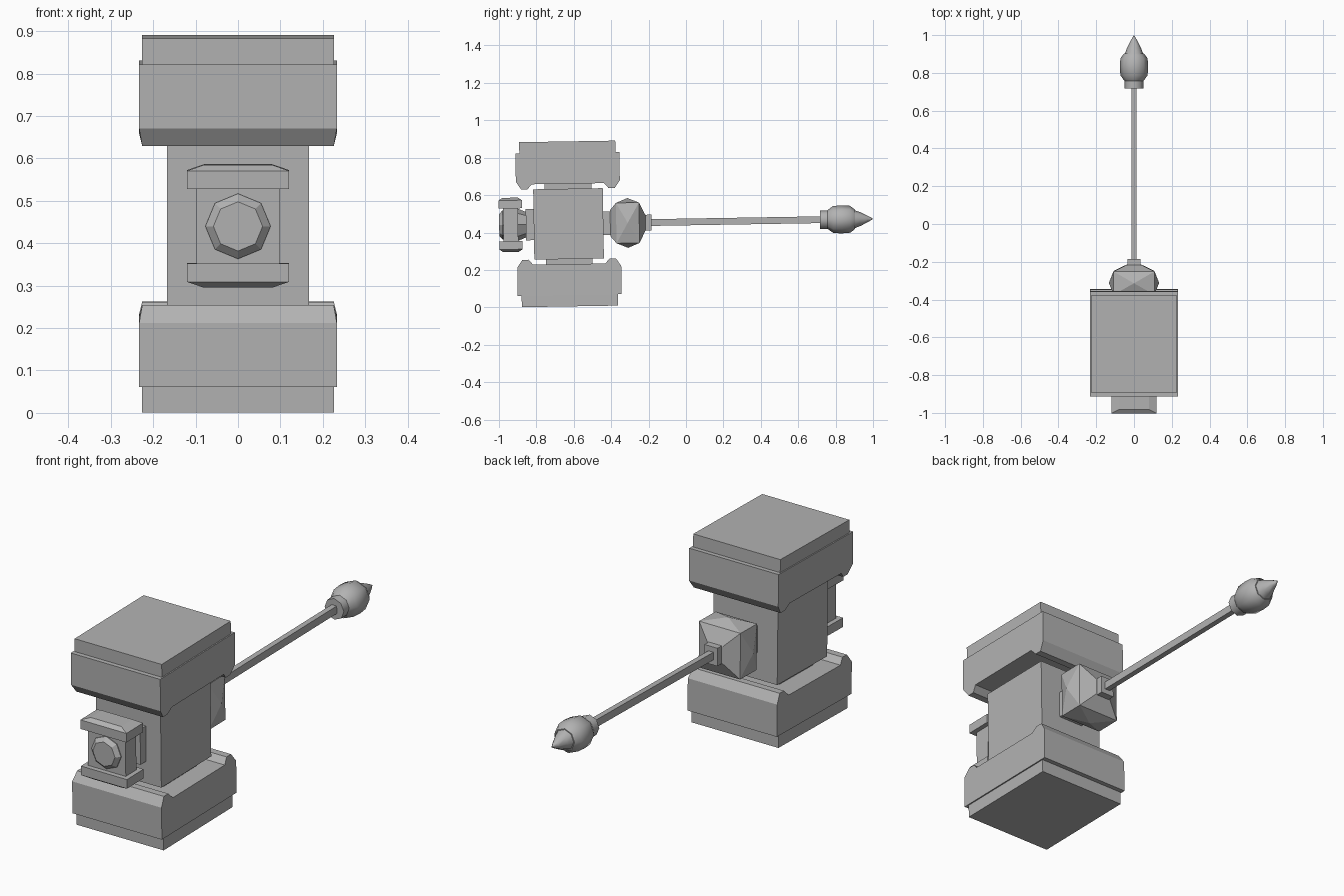
import bpy, bmesh, math
from mathutils import Matrix, Vector

cube = bpy.data.objects.get("Cube")
if cube:
    bpy.data.objects.remove(cube, do_unlink=True)

grey = bpy.data.materials.new("plain grey")
grey.use_nodes = True
grey.diffuse_color = (0.45, 0.45, 0.45, 1)
grey.node_tree.nodes["Principled BSDF"].inputs["Base Color"].default_value = (0.45, 0.45, 0.45, 1)

# The whole hammer leans slightly; parts are made around the head centre
PLACE = Matrix.Translation((0, -0.628, 0.446)) @ Matrix.Rotation(math.radians(0.95), 4, 'X')


def finish(name, bm, smooth=None):
    bmesh.ops.recalc_face_normals(bm, faces=bm.faces[:])
    me = bpy.data.meshes.new(name)
    bm.to_mesh(me)
    bm.free()
    me.materials.append(grey)
    ob = bpy.data.objects.new(name, me)
    bpy.context.collection.objects.link(ob)
    ob.matrix_world = PLACE
    if smooth:
        bpy.ops.object.select_all(action='DESELECT')
        ob.select_set(True)
        bpy.context.view_layer.objects.active = ob
        bpy.ops.object.shade_smooth_by_angle(angle=math.radians(smooth))
    return ob


def box(name, hx, y0, y1, z0, z1):
    bm = bmesh.new()
    bmesh.ops.create_cube(bm, size=1)
    for v in bm.verts:
        v.co = (v.co.x * 2 * hx, (y0 + y1) / 2 + v.co.y * (y1 - y0),
                (z0 + z1) / 2 + v.co.z * (z1 - z0))
    return finish(name, bm)


def loft(bm, rings):
    """Skin a list of equal-length rings and cap both ends."""
    loops = [[bm.verts.new(p) for p in ring] for ring in rings]
    n = len(loops[0])
    for a, b in zip(loops, loops[1:]):
        for i in range(n):
            j = (i + 1) % n
            bm.faces.new((a[i], a[j], b[j], b[i]))
    bm.faces.new(loops[0])
    bm.faces.new(loops[-1])


def turned(name, profile, sides, smooth=None):
    """Round part along y from (y, radius) pairs."""
    bm = bmesh.new()
    loft(bm, [[(r * math.cos(math.tau * i / sides), y, r * math.sin(math.tau * i / sides))
               for i in range(sides)] for y, r in profile])
    return finish(name, bm, smooth)


# Head: central body and the two striking ends
box("head_body", 0.168, -0.186, 0.186, -0.188, 0.188)
LIP = [(0.278, 0.38), (0.278, 0.229), (0.25, 0.188), (0.217, 0.188), (0.193, 0.215)]
for s, side in ((1, "upper"), (-1, "lower")):
    box(side + "_neck", 0.137, -0.125, 0.125, *sorted((s * 0.17, s * 0.24)))
    box(side + "_striking_face", 0.227, -0.257, 0.257, *sorted((s * 0.36, s * 0.441)))
    outline = LIP + [(-y, z) for y, z in reversed(LIP)]
    bm = bmesh.new()
    loft(bm, [[(sx * (0.226 if z < 0.2 else 0.233), y, s * z) for y, z in outline]
              for sx in (-1, 1)])
    finish(side + "_striking_block", bm)

# Front ornament: mount, block, faceted stud and two bevelled plates
box("front_mount", 0.09, -0.228, -0.18, -0.084, 0.084)
turned("front_spindle", [(-0.275, 0.088), (-0.22, 0.065)], 8)
box("front_block", 0.098, -0.349, -0.27, -0.09, 0.09)
turned("front_stud", [(-0.34, 0.077), (-0.353, 0.077), (-0.371, 0.058)], 8)
for s, side in ((1, "upper"), (-1, "lower")):
    bm = bmesh.new()
    loft(bm, [[(x * hx, -0.31 + y * hy, s * z) for x, y in ((-1, -1), (1, -1), (1, 1), (-1, 1))]
              for hx, hy, z in ((0.12, 0.062, 0.088), (0.12, 0.062, 0.131), (0.08, 0.042, 0.145))])
    finish(side + "_front_plate", bm)

# Back socket: tapered square block whose four sides rise to points
box("back_mount", 0.063, 0.18, 0.235, -0.063, 0.063)
bm = bmesh.new()
loft(bm, [[(x * h, y, z * h) for x, z in ((-1, -1), (1, -1), (1, 1), (-1, 1))]
          for y, h in ((0.223, 0.07), (0.255, 0.108), (0.378, 0.108), (0.412, 0.04))])
bm.faces.ensure_lookup_table()
bm.normal_update()
sides = [f for f in bm.faces if abs(f.normal.y) < 0.01]
poked = bmesh.ops.poke(bm, faces=sides)
for v in poked["verts"]:
    out = Vector((v.co.x, 0, v.co.z)).normalized()
    v.co += out * 0.025
finish("back_socket", bm)
box("socket_collar", 0.034, 0.40, 0.443, -0.042, 0.042)

# Handle and its pointed pommel
box("handle", 0.013, 0.43, 1.36, -0.018, 0.018)
turned("pommel_ring", [(1.345, 0.05), (1.40, 0.05)], 8, 50)
turned("pommel_bulb", [(1.385, 0.05), (1.415, 0.072), (1.46, 0.075), (1.505, 0.072),
                       (1.532, 0.052)], 8, 50)
turned("pommel_tip", [(1.525, 0.05), (1.56, 0.037), (1.60, 0.017), (1.628, 0.001)], 8, 50)
